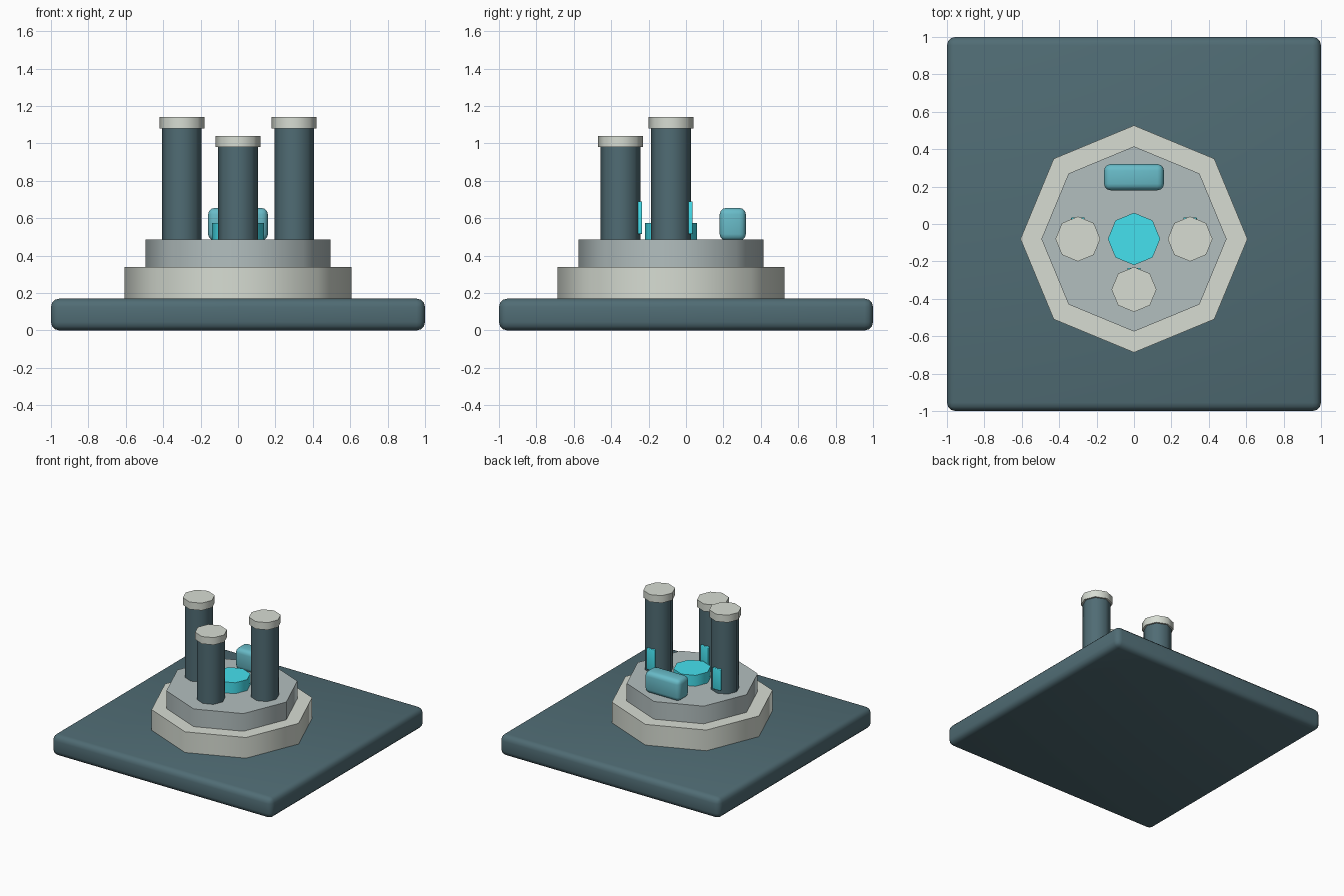
import bpy
from math import radians

if "Cube" in bpy.data.objects:
    bpy.data.objects.remove(bpy.data.objects["Cube"])

CY = -0.08          # centre of the dais in y
FLOOR = 0.485       # top of the dais


def material(name, rgb):
    m = bpy.data.materials.new(name)
    m.diffuse_color = (*rgb, 1)
    m.use_nodes = True
    m.node_tree.nodes["Principled BSDF"].inputs["Base Color"].default_value = m.diffuse_color
    return m


SLATE = material("slate", (0.08, 0.15, 0.175))
STONE = material("pale_stone", (0.68, 0.72, 0.65))
GREY = material("grey_stone", (0.45, 0.52, 0.52))
GLOW = material("glow_cyan", (0.06, 0.75, 0.86))
TEAL = material("teal", (0.14, 0.50, 0.58))


def finish(name, mat, angle):
    ob = bpy.context.object
    ob.name = name
    ob.data.materials.append(mat)
    bpy.ops.object.shade_smooth_by_angle(angle=radians(angle))
    return ob


def octagon(name, x, y, z0, z1, r, mat):
    # eight-sided drum with corners on the axes
    bpy.ops.mesh.primitive_cylinder_add(vertices=8, radius=r, depth=z1 - z0,
                                        location=(x, y, (z0 + z1) / 2),
                                        rotation=(0, 0, 0))
    return finish(name, mat, 50)


def box(name, lo, hi, mat, bevel):
    bpy.ops.mesh.primitive_cube_add(size=1, location=[(a + b) / 2 for a, b in zip(lo, hi)])
    ob = bpy.context.object
    ob.scale = [b - a for a, b in zip(lo, hi)]
    bpy.ops.object.transform_apply(location=False, rotation=False, scale=True)
    mod = ob.modifiers.new("round", "BEVEL")
    mod.width, mod.segments = bevel, 3
    bpy.ops.object.modifier_apply(modifier=mod.name)
    return finish(name, mat, 40)


# square base slab
box("base_slab", (-1, -1, 0), (1, 1, 0.17), SLATE, 0.045)

# stepped octagonal dais
octagon("lower_tier", 0, CY, 0.165, 0.34, 0.607, STONE)
octagon("upper_tier", 0, CY, 0.335, FLOOR, 0.495, GREY)

# glowing centre plinth and bench behind it
octagon("centre_plinth", 0, CY, FLOOR - 0.005, 0.575, 0.14, GLOW)
box("rear_bench", (-0.16, 0.18, FLOOR - 0.005), (0.16, 0.32, 0.655), TEAL, 0.035)

# pillars, each with a cap and a light panel on its back
for side, x, y, top in (("left", -0.3, CY, 1.08), ("right", 0.3, CY, 1.08),
                        ("front", 0, -0.35, 0.98)):
    octagon(side + "_pillar", x, y, FLOOR - 0.005, top, 0.106, SLATE)
    octagon(side + "_cap", x, y, top, top + 0.06, 0.12, STONE)
    box(side + "_light_panel", (x - 0.036, y + 0.092, 0.515),
        (x + 0.036, y + 0.116, 0.69), GLOW, 0.006)
